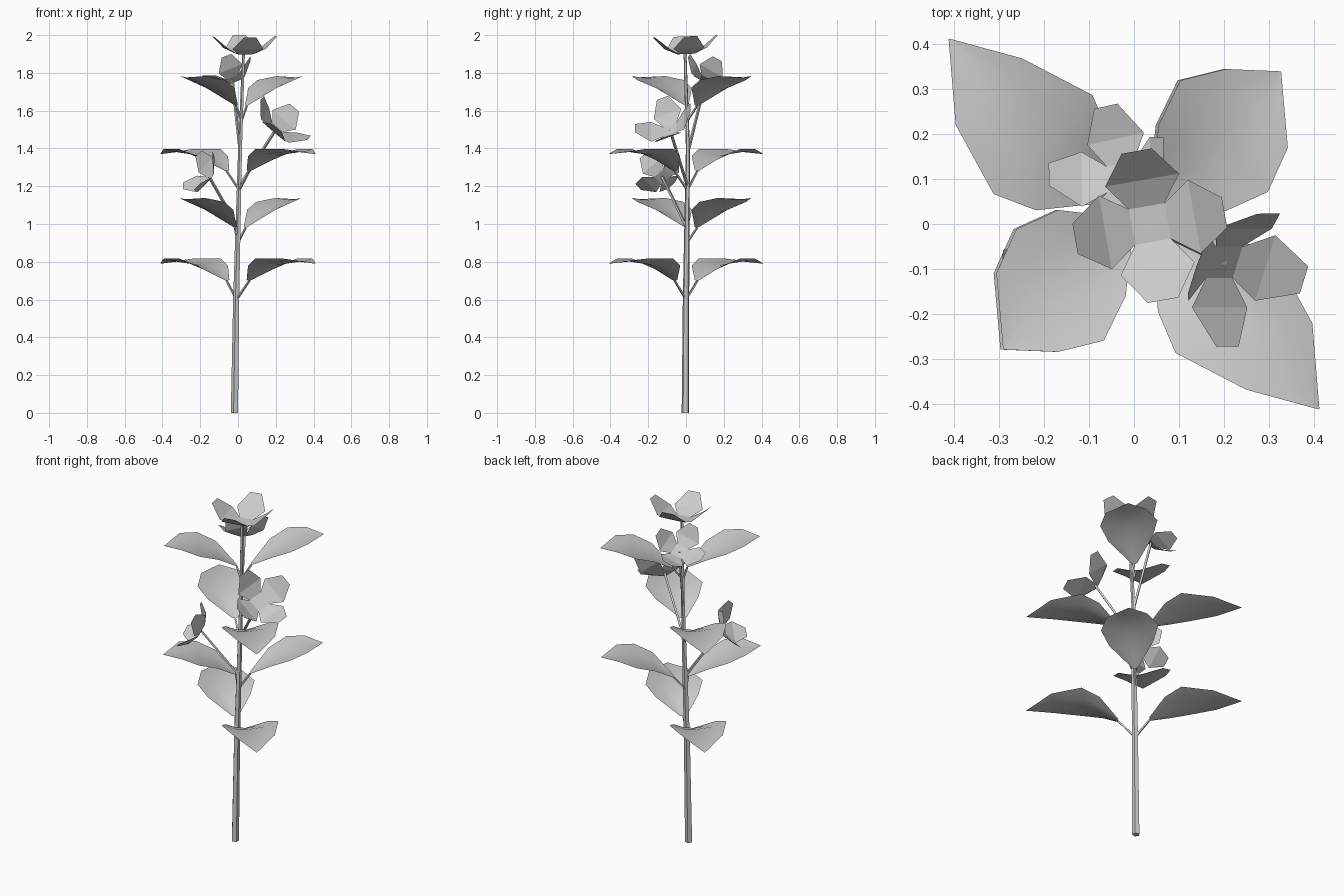
import bpy
import math
from mathutils import Vector

if "Cube" in bpy.data.objects:
    bpy.data.objects.remove(bpy.data.objects["Cube"], do_unlink=True)

grey = bpy.data.materials.new("plain grey")
grey.use_nodes = True
grey.diffuse_color = (0.6, 0.6, 0.6, 1)
grey.node_tree.nodes["Principled BSDF"].inputs["Base Color"].default_value = (0.6, 0.6, 0.6, 1)
UP = Vector((0, 0, 1))


def add_mesh(name, verts, faces, smooth=False):
    mesh = bpy.data.meshes.new(name)
    mesh.from_pydata(verts, [], faces)
    mesh.materials.append(grey)
    for p in mesh.polygons:
        p.use_smooth = smooth
    obj = bpy.data.objects.new(name, mesh)
    bpy.context.collection.objects.link(obj)


def tube(name, path, r0, r1, sides):
    """Tapered stalk through a few points, capped at both ends."""
    path = [Vector(p) for p in path]
    axis = (path[-1] - path[0]).normalized()
    u = axis.cross(Vector((0, 1, 0))).normalized()
    v = axis.cross(u)
    verts, faces = [], []
    for i, p in enumerate(path):
        r = r0 + (r1 - r0) * i / (len(path) - 1)
        for k in range(sides):
            a = math.tau * k / sides
            verts.append(p + r * (math.cos(a) * u + math.sin(a) * v))
    for i in range(len(path) - 1):
        for k in range(sides):
            a, b = i * sides + k, i * sides + (k + 1) % sides
            faces.append((a, b, b + sides, a + sides))
    faces += [tuple(range(sides)), tuple(range(len(verts) - sides, len(verts)))]
    add_mesh(name, verts, faces)


# Main stem
STEM = [Vector(p) for p in ((-0.017, -0.003, 0), (-0.008, 0, 0.6), (0.002, 0.005, 1.0),
                            (0.012, 0.01, 1.4), (0.03, -0.005, 1.9))]
tube("stem", STEM, 0.021, 0.008, 5)


def stem_at(z):
    for a, b in zip(STEM, STEM[1:]):
        if z <= b.z:
            return a.lerp(b, (z - a.z) / (b.z - a.z))


# Leaf rows: distance out, half width, sideways drift, midrib height, edge height
LONG = ((0.085, 0.02, 0, 0.1, 0.105), (0.175, 0.116, 0.016, 0.148, 0.18),
        (0.267, 0.155, 0.018, 0.182, 0.217), (0.435, 0.104, 0.02, 0.202, 0.216),
        (0.58, 0.001, 0, 0.19, 0.19))
SHORT = ((0.04, 0.015, 0, 0.08, 0.085), (0.145, 0.12, -0.012, 0.15, 0.175),
         (0.245, 0.156, -0.012, 0.198, 0.217), (0.34, 0.11, -0.02, 0.228, 0.238),
         (0.435, 0.001, 0, 0.23, 0.23))


def leaf(name, rows, skew, centre, z, angle):
    out = Vector((math.cos(angle), math.sin(angle), 0))
    side = UP.cross(out)
    origin = Vector((centre[0], centre[1], z))
    verts, faces = [], []
    for dist, half, drift, mid, edge in rows:
        for t in (-1, -0.5, 0, 0.5, 1):
            verts.append(origin + out * (dist + skew * half * t) + side * (drift + half * t)
                         + UP * (mid + (edge - mid) * t * t))
    for i in range(len(rows) - 1):
        for k in range(4):
            a = i * 5 + k
            faces.append((a, a + 1, a + 6, a + 5))
    add_mesh(name, verts, faces, True)
    tube(name + "_stalk", (stem_at(z), verts[2]), 0.007, 0.006, 4)


# Four crossed pairs of leaves
for tier, (rows, skew, centre, z, turn) in enumerate((
        (LONG, 0, (0, 0), 0.6, -45), (SHORT, 0.12, (0.012, 0.03), 0.9, 45),
        (LONG, 0, (0, 0), 1.18, -45), (SHORT, 0.12, (0.018, 0.03), 1.545, 45))):
    for half_turn in (0, 180):
        leaf(f"leaf_{tier + 1}_{'b' if half_turn else 'a'}", rows, skew, centre, z,
             math.radians(turn + half_turn))


# Petal rows: radius, half width, height
PETAL = ((0.04, 0.04, 0), (0.1, 0.083, 0.03), (0.168, 0.034, 0.093))


def flower(name, centre, normal, spin, scale, stalk_z=None):
    """Four creased petals around a small square centre."""
    centre, n = Vector(centre), Vector(normal).normalized()
    right = Vector((0, 1, 0)).cross(n) if n.z > 0.99 else UP.cross(n)
    right.normalize()
    up = n.cross(right)
    verts, faces = [], []
    for k in range(4):
        a = math.radians(spin + 90 * k)
        out = math.cos(a) * right + math.sin(a) * up
        side = n.cross(out)
        b = len(verts)
        for r, half, h in PETAL:
            for s in (-1, 1):
                verts.append(centre + scale * (out * r + side * half * s + n * h))
        faces += [(b, b + 2, b + 3, b + 1), (b + 2, b + 4, b + 5, b + 3)]
    faces.append((0, 6, 12, 18))
    add_mesh(name, verts, faces)
    if stalk_z:
        tube(name + "_stalk", (stem_at(stalk_z), centre), 0.008, 0.008, 4)


# Flowers: one on top, three on side stalks
flower("top_flower", (0.035, 0, 1.9), (0, -0.04, 1), 10, 1.0)
flower("left_flower", (0.2, -0.085, 1.5), (0.58, -0.43, 0.68), 27, 0.97, 1.2)
flower("right_flower", (-0.153, -0.125, 1.25), (-0.8, -0.35, 0.45), 43, 0.8, 0.98)
flower("back_flower", (-0.03, 0.105, 1.762), (-0.4, 0.42, 0.78), 53, 0.83, 1.38)
